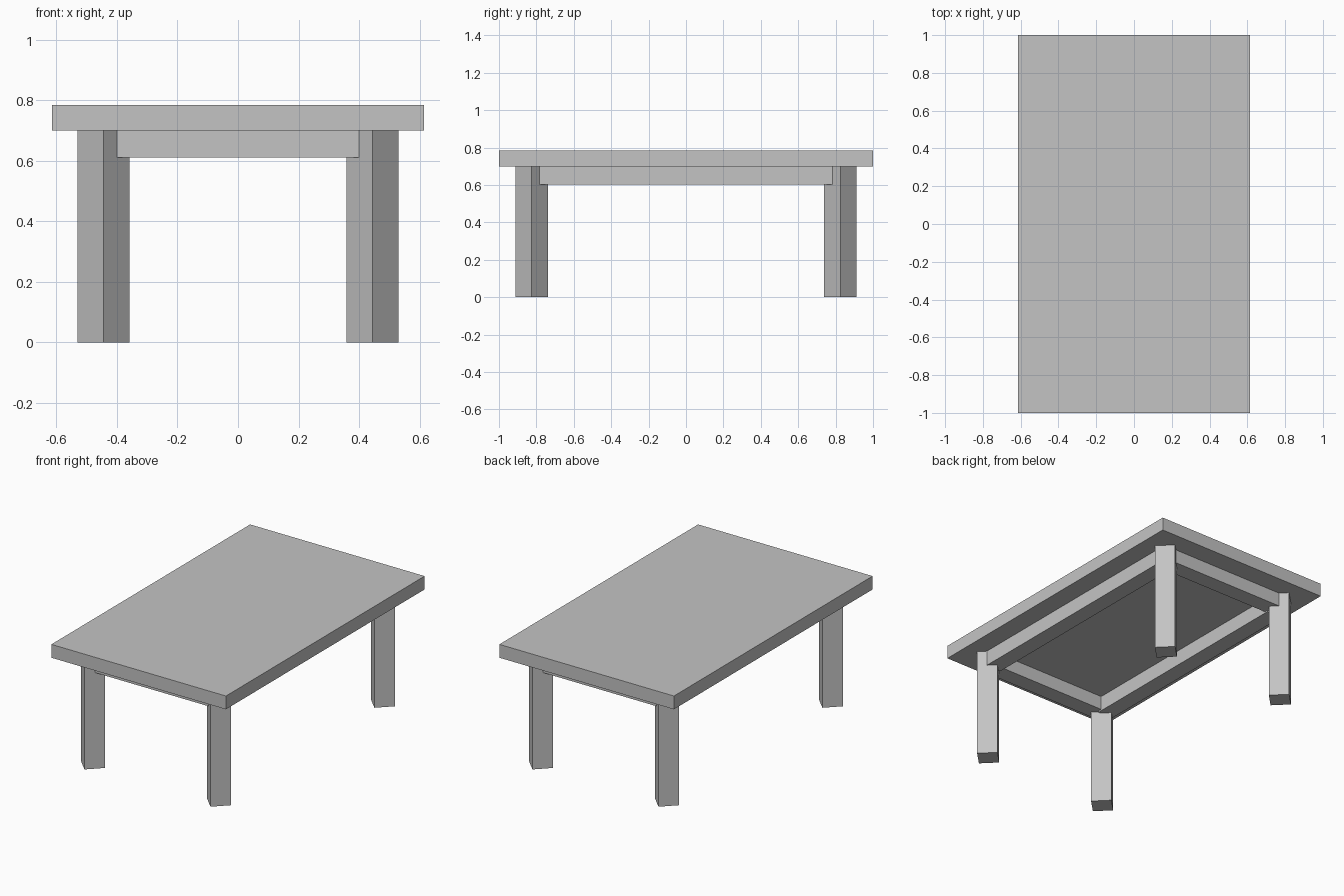
import bpy
import math

cube = bpy.data.objects.get("Cube")
if cube:
    bpy.data.objects.remove(cube, do_unlink=True)

# Single plain grey finish
GREY = (0.55, 0.55, 0.55, 1.0)
grey = bpy.data.materials.new("plain_grey")
grey.use_nodes = True
grey.diffuse_color = GREY
for node in grey.node_tree.nodes:
    if node.type == 'BSDF_PRINCIPLED':
        node.inputs["Base Color"].default_value = GREY

TOP_Z, UNDER_Z = 0.785, 0.70


def box(name, x, y, size_x, size_y, z0, z1, turn=0.0):
    """Flat-sided block between two heights, optionally turned about z."""
    bpy.ops.mesh.primitive_cube_add(size=1, location=(x, y, (z0 + z1) / 2))
    obj = bpy.context.object
    obj.name = name
    obj.scale = (size_x, size_y, z1 - z0)
    bpy.ops.object.transform_apply(location=False, rotation=False, scale=True)
    obj.rotation_euler.z = turn
    obj.data.materials.append(grey)
    return obj


# Tabletop slab
box("tabletop", 0, 0, 1.23, 2.0, UNDER_Z, TOP_Z)

# Square legs turned diagonally at the corners
LEG_X, LEG_Y = 0.444, 0.825
LEG_SIDE = 0.172 / math.sqrt(2)
for end, sy in (("front", -1), ("back", 1)):
    for side, sx in (("left", 1), ("right", -1)):
        box(f"{end}_{side}_leg", sx * LEG_X, sy * LEG_Y,
            LEG_SIDE, LEG_SIDE, 0, UNDER_Z, math.radians(45))

# Apron rails running into the legs
OUT_X, IN_X = 0.489, 0.382
OUT_Y, IN_Y = 0.868, 0.76
for end, sy in (("front", -1), ("back", 1)):
    box(f"{end}_apron", 0, sy * (OUT_Y + IN_Y) / 2,
        0.80, OUT_Y - IN_Y, 0.612, UNDER_Z)
for side, sx in (("left", 1), ("right", -1)):
    box(f"{side}_apron", sx * (OUT_X + IN_X) / 2, 0,
        OUT_X - IN_X, 1.57, 0.603, UNDER_Z)
